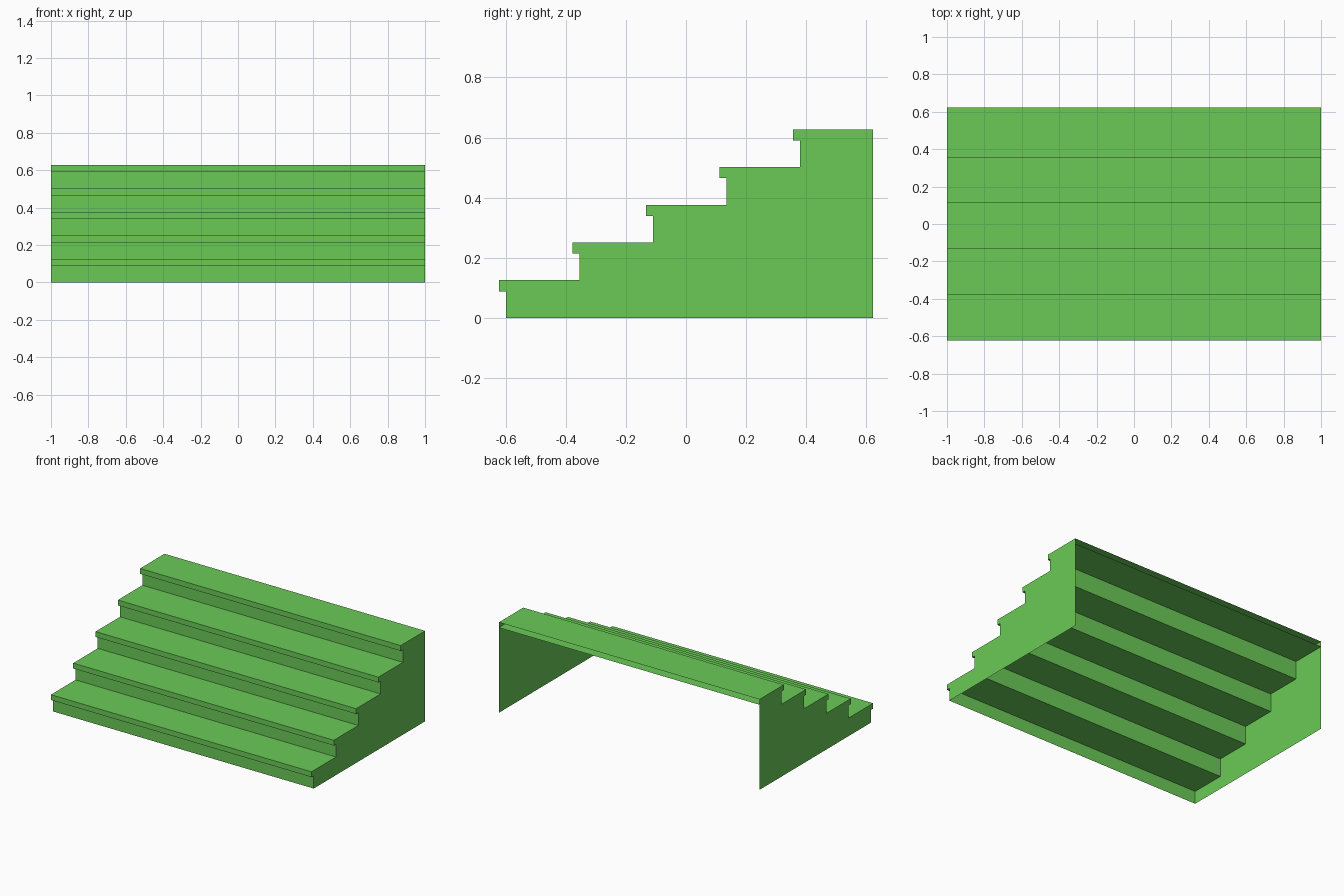
import bpy
import bmesh

cube = bpy.data.objects.get("Cube")
if cube:
    bpy.data.objects.remove(cube, do_unlink=True)

STEPS = 5
HALF_W = 1.0
BACK = 0.6225      # half depth
RUN = 0.2445       # depth of a step
RISE = 0.1255      # height of a step
LIP = 0.037        # height of a tread edge
OVERHANG = 0.024   # tread edge in front of its riser

green = bpy.data.materials.new("leaf green")
color = (0.145, 0.59, 0.096, 1.0)
green.diffuse_color = color
green.use_nodes = True
green.node_tree.nodes["Principled BSDF"].inputs["Base Color"].default_value = color


def make_object(name, faces):
    """Build an object from a list of corner lists."""
    bm = bmesh.new()
    for corners in faces:
        bm.faces.new([bm.verts.new(c) for c in corners])
    bmesh.ops.remove_doubles(bm, verts=bm.verts, dist=0.0001)
    mesh = bpy.data.meshes.new(name)
    bm.to_mesh(mesh)
    bm.free()
    mesh.materials.append(green)
    obj = bpy.data.objects.new(name, mesh)
    bpy.context.collection.objects.link(obj)
    return obj


def make_sheet(name, path):
    """Stretch a (y, z) path across the full width."""
    return make_object(name, [
        [(-HALF_W, *a), (HALF_W, *a), (HALF_W, *b), (-HALF_W, *b)]
        for a, b in zip(path, path[1:])])


outline = [(BACK, 0)]
for i in range(STEPS):
    nose = -BACK + i * RUN
    riser = nose + OVERHANG
    top = (i + 1) * RISE
    under = top - LIP
    tread_end = min(riser + RUN, BACK)

    # Riser reaches down to the underside of the tread below
    make_sheet(f"riser_{i + 1}", [(riser, max(i * RISE - LIP, 0)), (riser, under)])
    # Folded tread, open at its rear edge
    make_sheet(f"tread_{i + 1}", [(tread_end, under), (nose, under),
                                  (nose, top), (tread_end, top)])
    outline += [(riser, i * RISE), (riser, under), (nose, under), (nose, top)]
outline.append((BACK, STEPS * RISE))

# Thin stepped side panels, facing outward
for name, x in (("left_side_panel", HALF_W), ("right_side_panel", -HALF_W)):
    ring = outline[::-1] if x > 0 else outline
    make_object(name, [[(x, y, z) for y, z in ring]])
